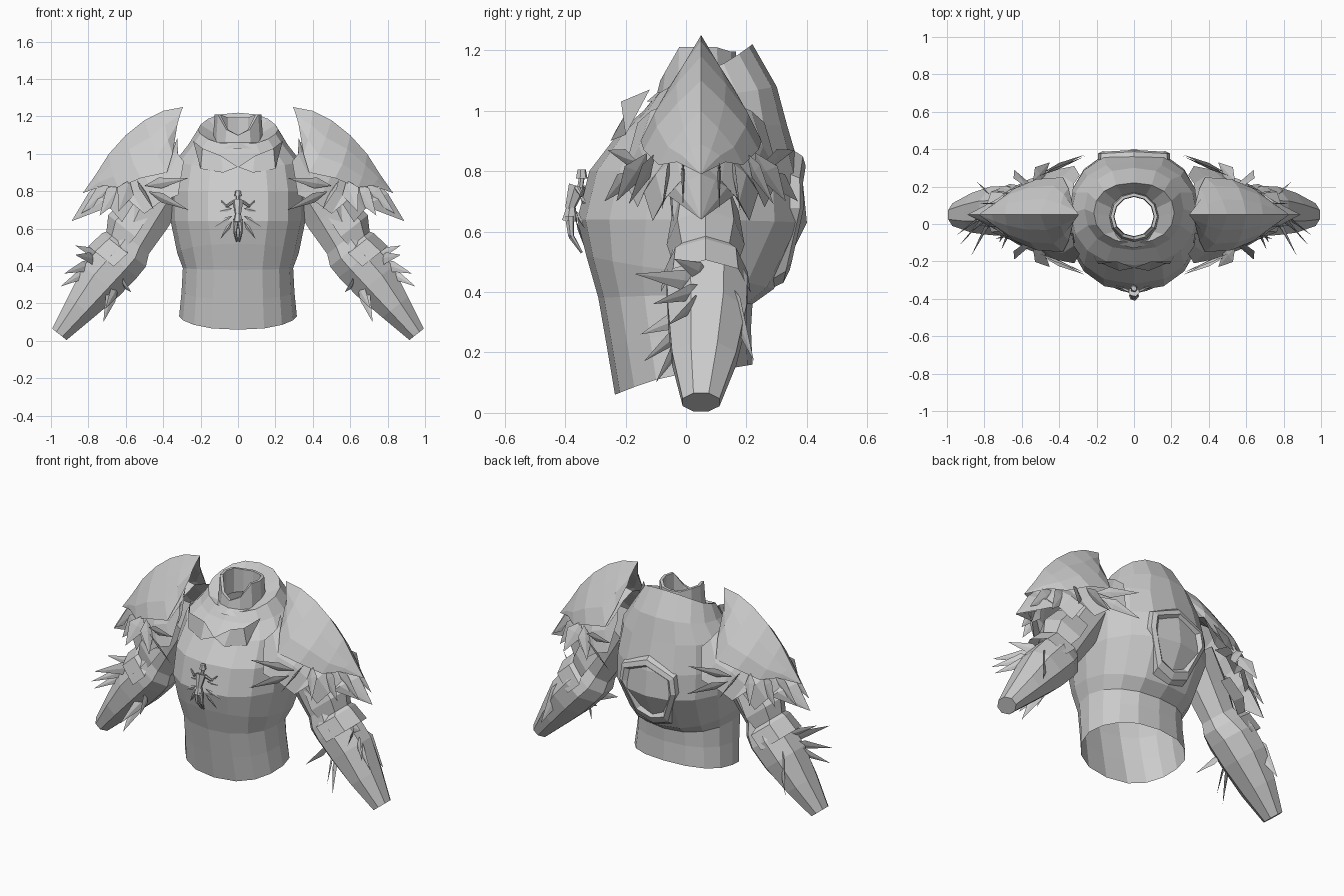
import bpy, bmesh, math
from mathutils import Vector as V

if "Cube" in bpy.data.objects:
    bpy.data.objects.remove(bpy.data.objects["Cube"])

STEEL = bpy.data.materials.new("pale_steel")
STEEL.diffuse_color = (0.6, 0.6, 0.6, 1)
STEEL.use_nodes = True
STEEL.node_tree.nodes["Principled BSDF"].inputs["Base Color"].default_value = STEEL.diffuse_color
YC = 0.05  # depth of the shoulder and arm centre line


def make(name, verts, faces, mirror=False):
    me = bpy.data.meshes.new(name)
    me.from_pydata([tuple(v) for v in verts], [], faces)
    bm = bmesh.new()
    bm.from_mesh(me)
    bmesh.ops.remove_doubles(bm, verts=bm.verts, dist=1e-4)
    bmesh.ops.recalc_face_normals(bm, faces=bm.faces)
    bm.to_mesh(me)
    bm.free()
    me.materials.append(STEEL)
    ob = bpy.data.objects.new(name, me)
    bpy.context.collection.objects.link(ob)
    if mirror:
        ob.modifiers.new("mirror", 'MIRROR')
    return ob


def loft(rings, closed=True, caps=()):
    n = len(rings[0])
    verts = [p for r in rings for p in r]
    faces = []
    for i in range(len(rings) - 1):
        for j in range(n if closed else n - 1):
            k = (j + 1) % n
            faces.append((i * n + j, i * n + k, (i + 1) * n + k, (i + 1) * n + j))
    for c in caps:
        faces.append(tuple(range(c * n, c * n + n)))
    return verts, faces


def join(parts):
    verts, faces = [], []
    for v, f in parts:
        o = len(verts)
        verts += v
        faces += [tuple(i + o for i in q) for q in f]
    return verts, faces


def blade(base, tip, width, side, thick=0.006):
    """Flat ridged feather tapering from base to tip; side gives the wide direction."""
    a, b = V(base), V(tip)
    d = (b - a).normalized()
    s = (V(side) - d * V(side).dot(d)).normalized()
    u = d.cross(s) * thick
    m = a.lerp(b, 0.35)
    v = [a, m + s * width, m + u, m - s * width, m - u, b]
    f = []
    for i in range(4):
        j = (i + 1) % 4
        f += [(0, 1 + i, 1 + j), (1 + i, 5, 1 + j)]
    return v, f


def limb(a, b, r1, r2, n=6):
    a, b = V(a), V(b)
    d = (b - a).normalized()
    s = d.orthogonal().normalized()
    t = d.cross(s)
    ang = [2 * math.pi * i / n for i in range(n)]
    return loft([[p + (s * math.cos(k) + t * math.sin(k)) * r for k in ang]
                 for p, r in ((a, r1), (b, r2))], caps=(0, 1))


# Torso shell: front y, front z, back y, back z, half width, side z
TORSO = [(-.235, .06, .22, .16, .315, .13), (-.262, .22, .215, .28, .302, .26),
         (-.29, .38, .22, .36, .295, .39), (-.33, .52, .29, .41, .325, .47),
         (-.36, .64, .40, .63, .36, .64), (-.32, .80, .385, .78, .36, .80),
         (-.22, .93, .335, .95, .335, .96), (-.14, 1.0, .30, 1.08, .265, 1.05),
         (-.10, 1.05, .22, 1.22, .215, 1.13), (-.07, 1.03, .15, 1.12, .125, 1.1)]


def torso_point(row, k):
    yf, zf, yb, zb, w, zs = row
    c, s = math.cos(k), math.sin(k)
    x = w * math.copysign(abs(s) ** .85, s)
    mid = (yf + yb) / 2
    y = mid - (yb - yf) / 2 * math.copysign(abs(c) ** .95, c)
    z = zs + ((zf if c > 0 else zb) - zs) * abs(c) ** 1.3
    return V((x, y, z))


N = 16
make("torso_shell", *loft([[torso_point(r, 2 * math.pi * i / N) for i in range(N)] for r in TORSO]))

# Neck collar: low at the front, pointed at the sides
rim = []
for r, up in ((.17, -1), (.135, 0), (.125, 1), (.108, 1), (.105, 0)):
    ring = []
    for i in range(12):
        k = 2 * math.pi * i / 12
        c = math.cos(k)
        top = 1.1 if c > .9 else 1.13 if c > .6 else 1.21 if c > -.7 else 1.195
        ring.append(V((r * math.sin(k), .04 - r * c, {-1: 1.03, 0: 1.06, 1: top}[up])))
    rim.append(ring)
make("neck_collar", *loft(rim))

# Lapel plates rising to a point on each side of the neck opening
make("lapel", [V(p) for p in ((0, -.235, .93), (.09, -.20, .99), (.19, -.215, 1.03), (.24, -.12, 1.07),
                              (.2, -.2, .92), (.08, -.25, .90))],
     [(0, 1, 5), (1, 2, 4, 5), (2, 3, 4)], True)

# Raised six-sided ridge in the middle of the back
SPINE = [(0, 5.3), (.38, 4.9), (.42, 4.3), (.22, 3.35), (0, 3.2)]


def on_torso(k, t, lift):
    i = int(t)
    p = torso_point(TORSO[i], k).lerp(torso_point(TORSO[i + 1], k), t - i)
    return p + V((p.x, p.y - .03, 0)).normalized() * lift


ridge = [[on_torso(math.pi - k * f, 4.25 + (t - 4.25) * f, h) for f, h in
          ((1.25, -.012), (1.1, .022), (.92, .022), (.8, -.012))] for k, t in SPINE]
make("back_ridge", *loft(ridge, closed=False), True)

# Arms: centre x, centre z, in-plane radius, depth radius
ARM = [(.38, .84, .14, .12), (.48, .68, .14, .105), (.56, .53, .115, .095), (.59, .475, .135, .125),
       (.64, .42, .14, .145), (.73, .32, .135, .14), (.84, .18, .095, .115), (.955, .04, .053, .066)]
DEPTH = [0, 0, 0, .01, .02, .02, .01, 0]
arm = [[V((x + .78 * r * math.cos(k), YC + dy + ry * math.sin(k), z + .62 * r * math.cos(k)))
        for k in [math.pi * (i + .5) / 4 for i in range(8)]] for (x, z, r, ry), dy in zip(ARM, DEPTH)]
arm[-1] = [V((p.x, p.y, p.z - .005)) for p in arm[-1]]
make("arm_guard", *loft(arm, caps=(0, 7)), True)

# Overlapping plates along the outside of the elbow
plate = [[V((x + .78 * r * math.cos(k), YC + .015 + ry * math.sin(k), z + .62 * r * math.cos(k)))
          for k in (-1.7, -.8, 0, .8, 1.7)] for x, z, r, ry in
         ((.49, .68, .14, .11), (.565, .57, .165, .13), (.61, .51, .12, .11),
          (.605, .48, .155, .14), (.68, .41, .155, .15))]
make("elbow_plate", *loft(plate, closed=False), True)


# Pauldron shells: crest (x, z) against rim (x, depth offset, z)
def pauldron(name, crest, rim, bulge):
    parts = []
    for s in (-1, 1):
        rows = []
        for t, h in ((0, 0), (.35, bulge * .8), (.7, bulge), (1, 0)):
            row = []
            for (cx, cz), (rx, ro, rz) in zip(crest, rim):
                k = ro / .2
                row.append(V((cx + (rx - cx) * t + h * .6 * k, YC + s * (ro * t + h * .6 * k),
                              cz + (rz - cz) * t + h * .3 * k)))
            rows.append(row)
        parts.append(loft(rows, closed=False))
    make(name, *join(parts), True)


pauldron("upper_pauldron",
         [(.295, 1.25), (.40, 1.23), (.50, 1.18), (.60, 1.1), (.69, 1.0), (.76, .89), (.83, .79)],
         [(.33, .05, 1.12), (.35, .14, 1.0), (.38, .20, .90), (.52, .19, .87), (.64, .14, .82),
          (.72, .08, .83), (.83, 0, .79)], .025)
pauldron("lower_pauldron",
         [(.33, 1.06), (.45, 1.08), (.55, 1.05), (.63, .97), (.70, .90), (.76, .83), (.80, .79), (.89, .64)],
         [(.29, .21, .96), (.32, .26, .78), (.42, .24, .74), (.50, .21, .68), (.56, .19, .73),
          (.62, .16, .635), (.68, .11, .72), (.89, 0, .64)], .03)

# Shoulder feathers, same in front and behind: base, tip, width (depth as offset)
FEATHERS = [((.50, .21, .83), (.265, .31, .87), .03), ((.48, .23, .80), (.265, .32, .70), .03),
            ((.54, .18, .86), (.45, .28, .70), .045), ((.58, .15, .86), (.64, .24, .69), .05),
            ((.62, .10, .85), (.74, .13, .67), .05), ((.66, .06, .85), (.84, .06, .68), .045)]
parts = []
for s in (-1, 1):
    for a, b, w in FEATHERS:
        parts.append(blade((a[0], YC + s * a[1], a[2]), (b[0], YC + s * b[1], b[2]), w, (.6, 0, .8)))
# Upright plate between shoulder and neck
parts.append(blade((.36, -.08, .85), (.325, -.05, 1.085), .045, (.7, .7, 0)))
make("shoulder_feathers", *join(parts), True)

# Forearm feathers: outer fan, inner fan and a flare sweeping back
fan = [((.76, .08, .40), (.95, -.06, .29), .03), ((.76, .08, .42), (.93, -.11, .36), .03),
       ((.74, .08, .43), (.87, -.17, .46), .035), ((.72, .08, .45), (.87, -.04, .51), .03),
       ((.66, .02, .30), (.72, -.10, .10), .035), ((.64, .02, .30), (.71, -.14, .17), .03),
       ((.63, .02, .33), (.57, -.15, .26), .03), ((.72, .12, .46), (.84, .225, .17), .05)]
make("forearm_feathers", *join([blade(a, b, w, (.3, .1, 1)) for a, b, w in fan]), True)

# Chest ornament: small arched figure with thin petals
make("ornament_body", *join([
    limb((0, -.345, .775), (0, -.345, .805), .02, .014), limb((0, -.35, .745), (0, -.345, .78), .01, .01),
    limb((0, -.385, .675), (0, -.36, .75), .016, .03), limb((0, -.385, .635), (0, -.38, .68), .026, .016)]))
make("ornament_limbs", *join([
    limb((.012, -.385, .65), (.016, -.38, .585), .016, .01), limb((.016, -.38, .585), (.006, -.345, .53), .01, .004),
    limb((.025, -.36, .745), (.06, -.345, .72), .009, .007), limb((.06, -.345, .72), (.09, -.335, .75), .007, .004)]), True)
make("ornament_petals", *join([
    blade((.03, -.365, .67), (.125, -.335, .61), .012, (0, 0, 1), .004),
    blade((.03, -.365, .64), (.095, -.335, .545), .012, (1, 0, 0), .004),
    blade((.03, -.35, .71), (.11, -.325, .69), .012, (0, 0, 1), .004)]), True)
